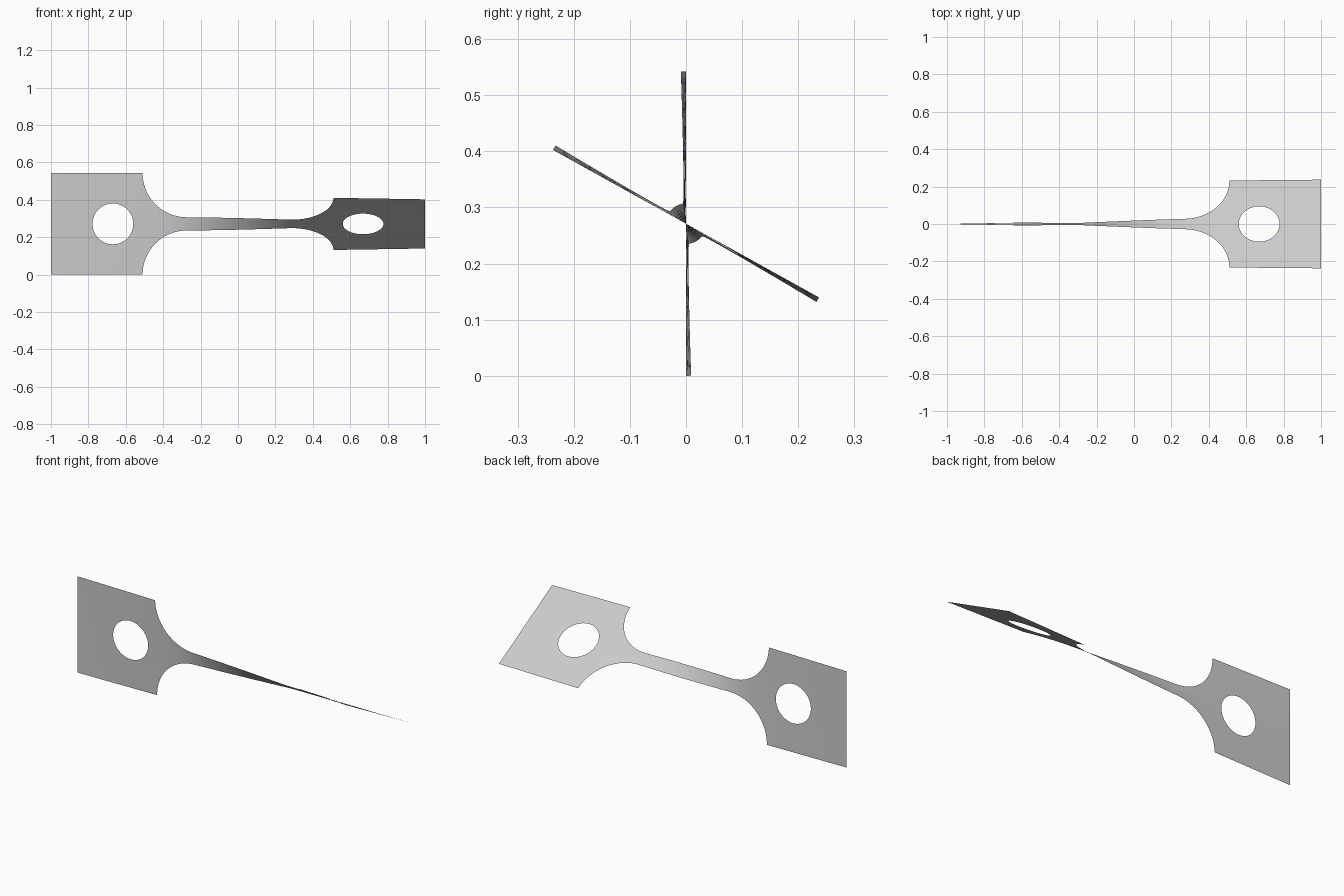
import bpy, bmesh
from math import pi, sin, cos, sqrt, radians

cube = bpy.data.objects.get("Cube")
if cube:
    bpy.data.objects.remove(cube, do_unlink=True)

HALF_WIDTH, NECK = 0.271, 0.036      # half widths of end tab and neck
SHOULDER, FILLET = 0.51, 0.235       # shoulder position and fillet radius
HOLE_X, HOLE_R = 0.669, 0.109
MID_Z, TWIST = 0.271, radians(61)
ROWS = 6


def outer(x):
    """Half width of the strip at x."""
    d = SHOULDER - abs(x)
    if d <= 0:
        return HALF_WIDTH
    if d >= FILLET:
        return NECK
    return HALF_WIDTH - sqrt(FILLET ** 2 - (FILLET - d) ** 2) * (HALF_WIDTH - NECK) / FILLET


def inner(x):
    """Half height of the round hole at x."""
    return sqrt(max(0, HOLE_R ** 2 - (abs(x) - HOLE_X) ** 2))


# Stations along one half: tab, hole, web, fillet, neck
half = [1 - (1 - HOLE_X - HOLE_R) * i / 6 for i in range(6)]
half += [HOLE_X + HOLE_R * cos(pi * i / 40) for i in range(41)]
half += [SHOULDER + 0.025]
half += [SHOULDER - FILLET * (1 - cos(pi / 2 * i / 28)) for i in range(29)]
half += [(SHOULDER - FILLET) * (1 - i / 16) for i in range(1, 17)]
stations = [-x for x in half] + half[-2::-1]

# The narrow parts take most of the twist
angles = [0.0]
for a, b in zip(stations, stations[1:]):
    angles.append(angles[-1] + (b - a) / outer((a + b) / 2) ** 1.45)
angles = [a * TWIST / angles[-1] for a in angles]

# Two mirrored bands of faces, welded along the centre line outside the holes
bm = bmesh.new()
for side in (1, -1):
    columns = []
    for x, angle in zip(stations, angles):
        low, high = inner(x), outer(x)
        column = []
        for r in range(ROWS + 1):
            s = side * (low + (high - low) * r / ROWS)
            column.append(bm.verts.new((x, -s * sin(angle), MID_Z + s * cos(angle))))
        columns.append(column)
    for c, d in zip(columns, columns[1:]):
        for r in range(ROWS):
            quad = (c[r], d[r], d[r + 1], c[r + 1])
            bm.faces.new(quad if side > 0 else quad[::-1])
bmesh.ops.remove_doubles(bm, verts=bm.verts, dist=0.00002)
for face in bm.faces:
    face.smooth = True

mesh = bpy.data.meshes.new("twisted_strip")
bm.to_mesh(mesh)
bm.free()
strip = bpy.data.objects.new("twisted_strip", mesh)
bpy.context.collection.objects.link(strip)

# Plain light grey finish
grey = bpy.data.materials.new("light_grey")
grey.use_nodes = True
colour = (0.6, 0.6, 0.6, 1)
grey.diffuse_color = colour
grey.node_tree.nodes["Principled BSDF"].inputs["Base Color"].default_value = colour
mesh.materials.append(grey)
